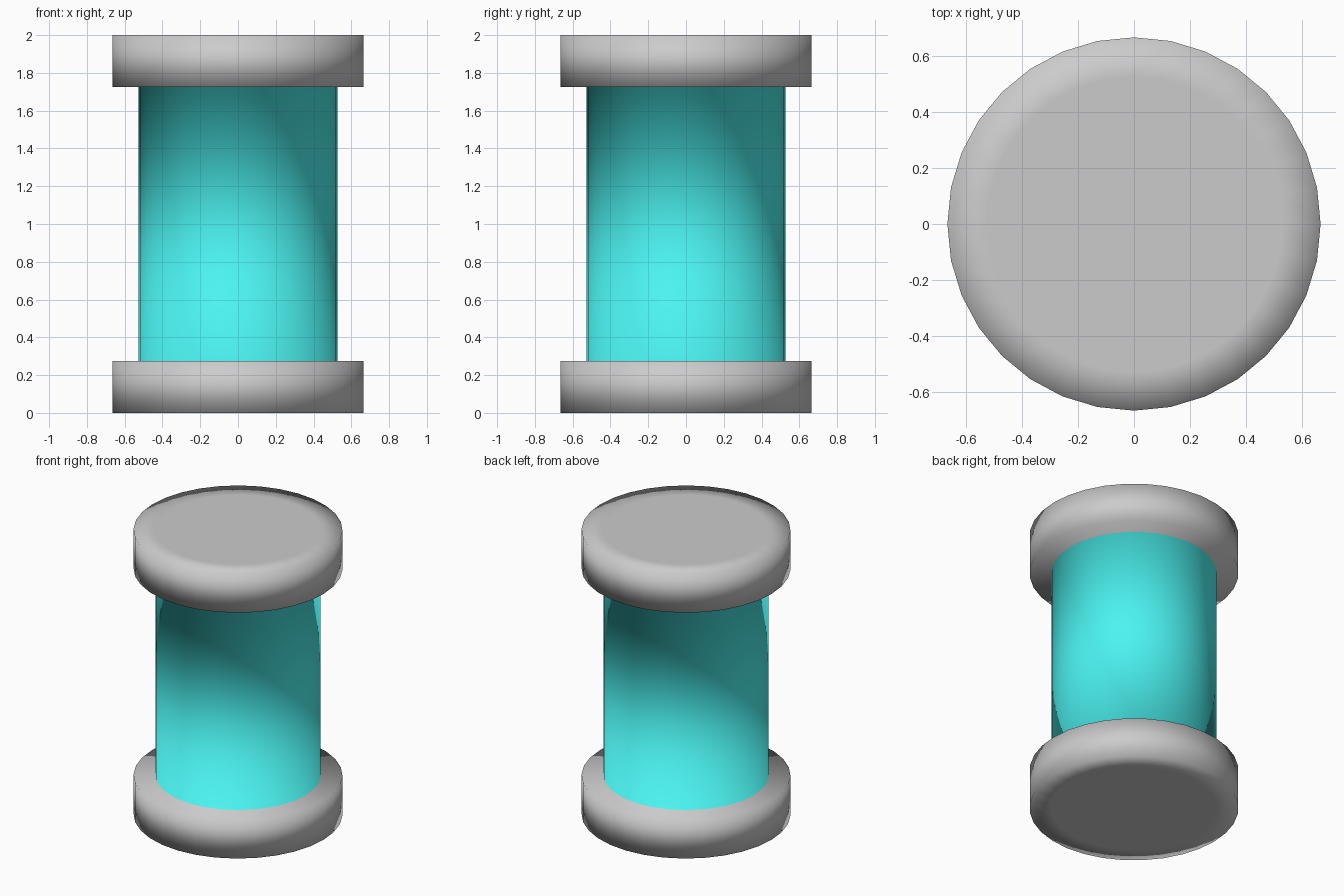
import bpy, bmesh
from math import cos, sin, tau

if "Cube" in bpy.data.objects:
    bpy.data.objects.remove(bpy.data.objects["Cube"])

SIDES = 32
R_CORE, R_FLANGE = 0.526, 0.665
Z_LOW, Z_HIGH, HEIGHT = 0.276, 1.726, 2.0

# Half profile (radius, height) of the spool, from the underside to the top
PROFILE = [(R_CORE, 0), (R_FLANGE, 0), (R_FLANGE, Z_LOW), (R_CORE, Z_LOW),
           (R_CORE, Z_HIGH), (R_FLANGE, Z_HIGH), (R_FLANGE, HEIGHT), (R_CORE, HEIGHT)]
CORE_BAND = 3  # profile segment that forms the coloured core


def ring(bm, radius, z):
    return [bm.verts.new((radius * cos(tau * i / SIDES), radius * sin(tau * i / SIDES), z))
            for i in range(SIDES)]


# One continuous skin, so the smooth shading rolls over the rims
bm = bmesh.new()
rings = [ring(bm, r, z) for r, z in PROFILE]
for band, (low, high) in enumerate(zip(rings, rings[1:])):
    for i in range(SIDES):
        j = (i + 1) % SIDES
        face = bm.faces.new((low[i], low[j], high[j], high[i]))
        face.material_index = 1 if band == CORE_BAND else 0

# Flat end discs
bm.faces.new(rings[0][::-1])
bm.faces.new(rings[-1])
for face in bm.faces:
    face.smooth = True

mesh = bpy.data.meshes.new("spool")
bm.to_mesh(mesh)
bm.free()

# Grey flanges, turquoise core
for name, colour in (("flange_grey", (0.8, 0.8, 0.8, 1)), ("core_turquoise", (0.07, 0.9, 0.88, 1))):
    material = bpy.data.materials.new(name)
    material.diffuse_color = colour
    material.use_nodes = True
    material.node_tree.nodes["Principled BSDF"].inputs["Base Color"].default_value = material.diffuse_color
    mesh.materials.append(material)

spool = bpy.data.objects.new("spool", mesh)
bpy.context.collection.objects.link(spool)
